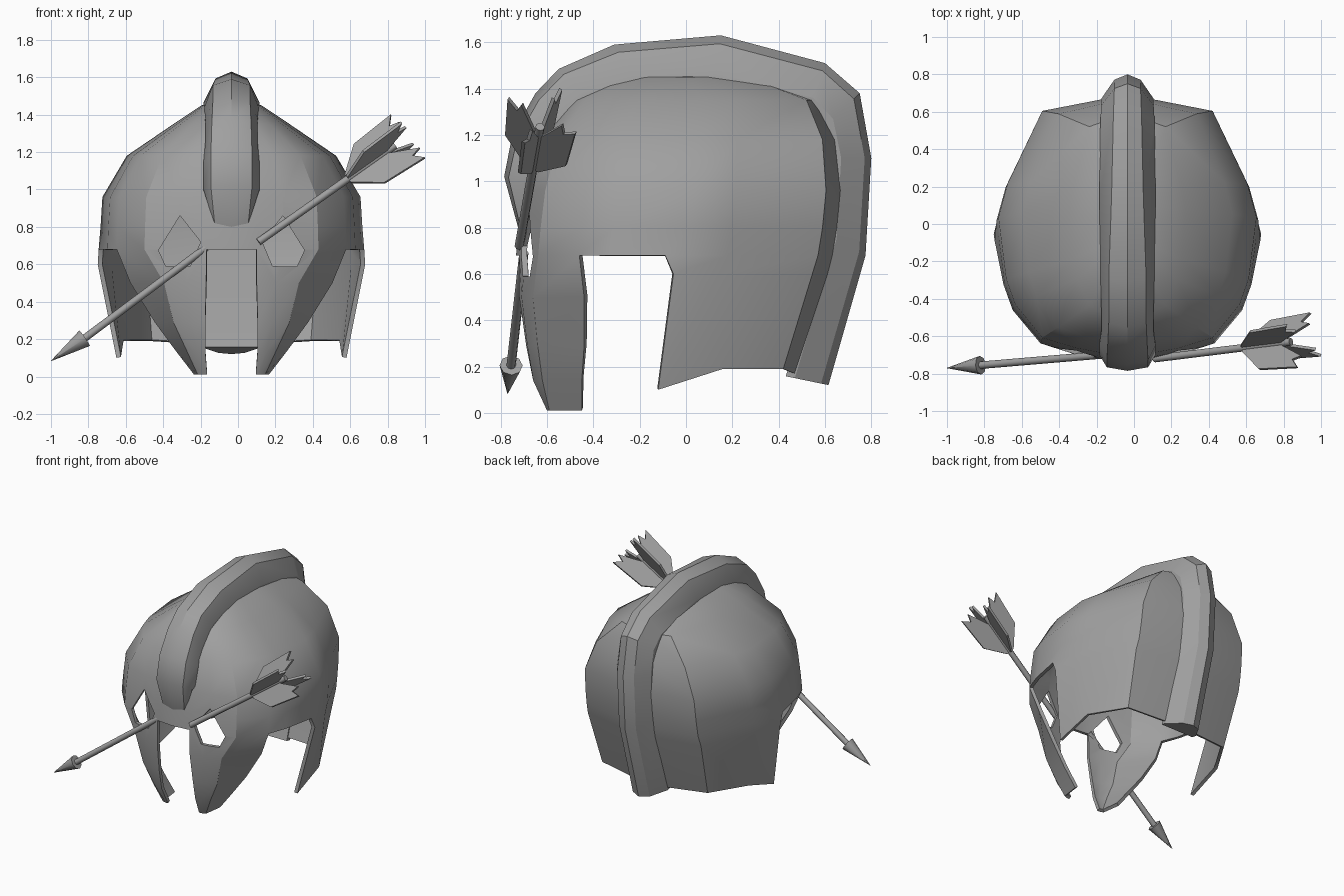
import bpy, bmesh, math
from mathutils import Vector

cube = bpy.data.objects.get("Cube")
if cube:
    bpy.data.objects.remove(cube, do_unlink=True)

MID = -0.035  # x of the helmet's symmetry plane

metal = bpy.data.materials.new("grey")
metal.use_nodes = True
grey = (0.35, 0.35, 0.35, 1)
metal.diffuse_color = grey
metal.node_tree.nodes["Principled BSDF"].inputs["Base Color"].default_value = grey


def finish(name, bm, angle=30, x=0.0):
    mesh = bpy.data.meshes.new(name)
    bm.to_mesh(mesh)
    bm.free()
    mesh.materials.append(metal)
    ob = bpy.data.objects.new(name, mesh)
    bpy.context.scene.collection.objects.link(ob)
    ob.location.x = x
    bpy.ops.object.select_all(action="DESELECT")
    ob.select_set(True)
    bpy.context.view_layer.objects.active = ob
    if angle:
        bpy.ops.object.shade_smooth_by_angle(angle=math.radians(angle))
    return ob


def bridge(bm, upper, lower):
    """Quads between two rows of vertices that run front to back."""
    for i in range(len(upper) - 1):
        bm.faces.new((lower[i], lower[i + 1], upper[i + 1], upper[i]))


# Helmet shell: half contour (width share, depth share) scaled at each level
contour = [(0, -.01), (.19, 0), (.4, .02), (.66, .06), (.87, .19), (.94, .29),
           (1, .53), (.93, .66), (.66, .945), (.2, .99), (0, 1)]
levels = [(1.47, -.22, 0, .2), (1.45, -.3, .16, .3), (1.35, -.5, .31, .58),
          (1.18, -.63, .56, .66), (.96, -.69, .69, .68), (.8, -.71, .7, .665),
          (.68, -.72, .705, .645)]


def contour_row(bm, level, first=0):
    z, front, width, back = level
    return [bm.verts.new((a * width, front + b * (back - front), z))
            for a, b in contour[first:]]


bm = bmesh.new()
rows = [contour_row(bm, level) for level in levels]
for up, low in zip(rows, rows[1:]):
    bridge(bm, up, low)
rim = rows[-1]
rim[6].co = (.71, -.09, .68)

# Cheek guard, hanging from the front of the rim
above = rim[1:5]
for z, pts in [(.5, [(.135, -.72), (.24, -.71), (.36, -.66), (.54, -.44)]),
               (.29, [(.14, -.69), (.22, -.685), (.31, -.64), (.41, -.44)]),
               (.14, [(.14, -.66), (.19, -.66), (.24, -.62), (.3, -.45)]),
               (.01, [(.13, -.6), (.15, -.6), (.18, -.59), (.2, -.45)])]:
    row = [bm.verts.new((x, y, z)) for x, y in pts]
    bridge(bm, above, row)
    above = row

# Neck guard, hanging from the back of the rim
brim = contour_row(bm, (.6, -.82, .715, .625), 6)
bridge(bm, rim[6:], brim)
neck = [(.615, -.12, .1), (.6, .16, .19), (.44, .42, .19), (.13, .47, .17), (0, .48, .16)]
bridge(bm, brim, [bm.verts.new(p) for p in neck])
bmesh.ops.remove_doubles(bm, verts=bm.verts, dist=.0005)
shell = finish("helmet_shell", bm, 0, MID)
mirror = shell.modifiers.new("mirror", "MIRROR")
mirror.use_clip = True
thick = shell.modifiers.new("thickness", "SOLIDIFY")
thick.thickness = .025
thick.offset = -1

# Eye holes
bm = bmesh.new()
eye = [(.275, .86), (.39, .675), (.35, .588), (.22, .59), (.165, .72)]
for side in (-1, 1):
    face = bm.faces.new([bm.verts.new((side * x, -.95, z)) for x, z in eye])
    new = bmesh.ops.extrude_face_region(bm, geom=[face])["geom"]
    bmesh.ops.translate(bm, vec=(0, .5, 0),
                        verts=[v for v in new if isinstance(v, bmesh.types.BMVert)])
bmesh.ops.recalc_face_normals(bm, faces=bm.faces)
cutter = finish("eye_cutter", bm, 0, MID)
cutter.hide_render = True
cutter.hide_set(True)
cut = shell.modifiers.new("eyes", "BOOLEAN")
cut.object = cutter
cut.solver = "EXACT"
bpy.ops.object.select_all(action="DESELECT")
shell.select_set(True)
bpy.context.view_layer.objects.active = shell
for name in ("mirror", "thickness", "eyes"):
    bpy.ops.object.modifier_apply(modifier=name)
bpy.ops.object.shade_smooth_by_angle(angle=math.radians(32))

# Crest: ridged section swept from brow to neck, its root sunk into the shell
# (outer y, z, base y, z, shoulder half width, base half width)
stations = [(-.725, .8, -.7, .89, .09, .115), (-.785, 1.02, -.7, 1.0, .11, .15),
            (-.75, 1.2, -.65, 1.14, .11, .15), (-.65, 1.38, -.58, 1.25, .105, .14),
            (-.55, 1.485, -.45, 1.38, .1, .14), (-.31, 1.59, -.23, 1.44, .1, .145),
            (.15, 1.63, .13, 1.465, .085, .15), (.6, 1.51, .55, 1.36, .075, .145),
            (.75, 1.38, .635, 1.27, .07, .14), (.8, 1.1, .67, 1.1, .07, .14),
            (.775, .68, .65, .75, .07, .14), (.615, .12, .47, .15, .07, .14)]
bm = bmesh.new()
rings = []
for oy, oz, by, bz, ws, wb in stations:
    outer, base = Vector((0, oy, oz)), Vector((0, by, bz))
    shoulder = base.lerp(outer, .78)
    root = base + (base - outer).normalized() * .04
    wide, narrow = Vector((wb, 0, 0)), Vector((ws, 0, 0))
    ring = [root - wide, base - wide, shoulder - narrow, outer,
            shoulder + narrow, base + wide, root + wide]
    rings.append([bm.verts.new(p) for p in ring])
for r, s in zip(rings, rings[1:]):
    for i in range(len(r)):
        j = (i + 1) % len(r)
        bm.faces.new((r[i], r[j], s[j], s[i]))
bm.faces.new(rings[0])
bm.faces.new(rings[-1])
bmesh.ops.recalc_face_normals(bm, faces=bm.faces)
finish("crest", bm, 28, MID)


def rod(name, a, b, r1, r2):
    a, b = Vector(a), Vector(b)
    bm = bmesh.new()
    bmesh.ops.create_cone(bm, cap_ends=True, segments=8, radius1=r1, radius2=r2,
                          depth=(b - a).length)
    ob = finish(name, bm, 50)
    ob.location = (a + b) / 2
    ob.rotation_euler = (b - a).to_track_quat("Z", "Y").to_euler()


# Arrow: the head end leaves one side, the tail end the other
neck_pt = (-.82, -.755, .205)
rod("arrow_front_shaft", neck_pt, (-.17, -.7, .69), .02, .02)
rod("arrow_head", neck_pt, (-1, -.77, .083), .05, .001)
start, end = Vector((.11, -.72, .72)), Vector((.84, -.63, 1.235))
rod("arrow_rear_shaft", start, end, .02, .02)

# Fletching: four notched vanes around the tail
axis = (end - start).normalized()
side = axis.cross(Vector((0, 0, 1))).normalized()
up = side.cross(axis)
outline = [(0, 0), (0, .03), (.14, .15), (.395, .167), (.35, .115), (.405, .1),
           (.26, .02), (.26, 0)]
root = end - axis * .31
for n in range(4):
    t = math.radians(33 + 90 * n)
    out = side * math.cos(t) + up * math.sin(t)
    flat = axis.cross(out) * .008
    bm = bmesh.new()
    pts = [root + axis * s + out * r for s, r in outline]
    front = [bm.verts.new(p + flat) for p in pts]
    back = [bm.verts.new(p - flat) for p in pts]
    bm.faces.new(front)
    bm.faces.new(back[::-1])
    for i in range(len(pts)):
        j = (i + 1) % len(pts)
        bm.faces.new((front[j], front[i], back[i], back[j]))
    bmesh.ops.recalc_face_normals(bm, faces=bm.faces)
    finish("fletching_%d" % (n + 1), bm, 0)
